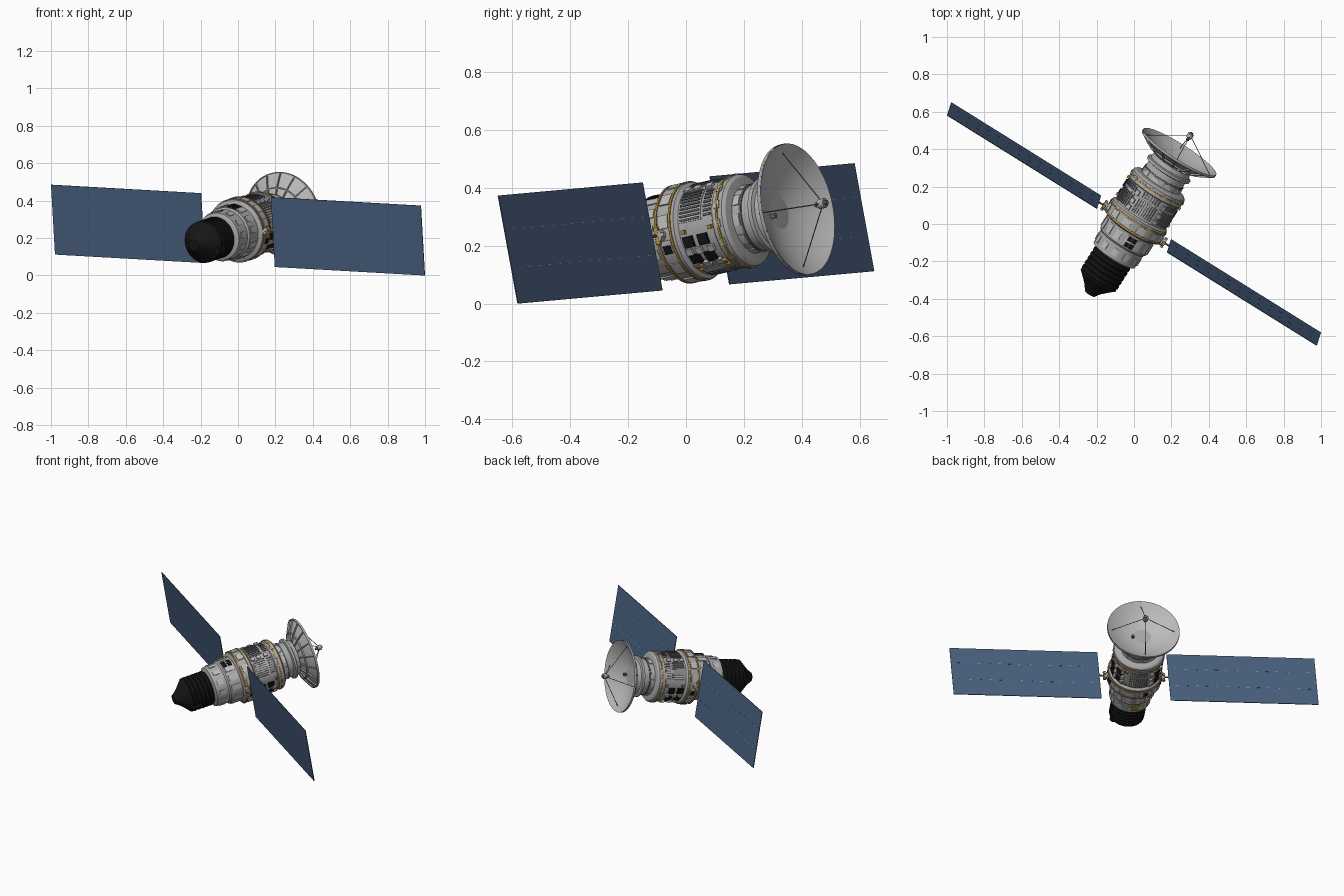
import bpy, bmesh, math
from mathutils import Matrix, Vector

if "Cube" in bpy.data.objects:
    bpy.data.objects.remove(bpy.data.objects["Cube"], do_unlink=True)

# Tilted frame of the craft: x along the panels, y along the body, z up
U = Vector((0.848, -0.528, -0.048)).normalized()
V = Vector((-0.058, -0.178, 0.982))
V = (V - U * V.dot(U)).normalized()
D = V.cross(U)
FRAME = Matrix.Translation((0, 0, 0.2425)) @ Matrix((U, D, V)).transposed().to_4x4()
made = []


def material(name, r, g, b):
    m = bpy.data.materials.new(name)
    m.use_nodes = True
    m.diffuse_color = (r, g, b, 1)
    m.node_tree.nodes["Principled BSDF"].inputs["Base Color"].default_value = (r, g, b, 1)
    return m


GREY = material("hull grey", 0.4, 0.4, 0.4)
PALE = material("pale grey", 0.5, 0.5, 0.5)
DARK = material("dark grey", 0.14, 0.14, 0.14)
BLACK = material("black", 0.008, 0.008, 0.008)
BLUE = material("panel blue", 0.065, 0.115, 0.21)
GOLD = material("gold", 0.45, 0.25, 0.04)


def finish(name, bm, mat):
    bmesh.ops.remove_doubles(bm, verts=bm.verts[:], dist=0.0001)
    bmesh.ops.recalc_face_normals(bm, faces=bm.faces[:])
    me = bpy.data.meshes.new(name)
    bm.to_mesh(me)
    bm.free()
    me.transform(FRAME)
    me.materials.append(mat)
    ob = bpy.data.objects.new(name, me)
    bpy.context.collection.objects.link(ob)
    made.append(ob)


def revolve(name, profile, mat, steps=48):
    """Turn (radius, y) points round the body axis."""
    bm = bmesh.new()
    vs = [bm.verts.new((r, y, 0)) for r, y in profile]
    es = [bm.edges.new(p) for p in zip(vs, vs[1:])]
    bmesh.ops.spin(bm, geom=vs + es, cent=(0, 0, 0), axis=(0, -1, 0),
                   angle=math.tau, steps=steps, use_duplicate=False)
    finish(name, bm, mat)


def add_patch(bm, y, a, dy, da, r, h):
    """Curved raised plate centred on length y and angle a (degrees)."""
    rot = Matrix.Rotation(math.radians(a - da / 2), 3, (0, -1, 0))
    vs = [bm.verts.new(rot @ Vector((rr, yy, 0))) for rr, yy in (
        (r - 0.004, y - dy / 2), (r + h, y - dy / 2),
        (r + h, y + dy / 2), (r - 0.004, y + dy / 2))]
    f = bm.faces.new(vs)
    bmesh.ops.spin(bm, geom=vs + list(f.edges) + [f], cent=(0, 0, 0), axis=(0, -1, 0),
                   angle=math.radians(da), steps=max(1, int(da / 6)), use_duplicate=False)


def patches(name, items, mat, r, h=0.005):
    bm = bmesh.new()
    for y, a, dy, da in items:
        add_patch(bm, y, a, dy, da, r, h)
    finish(name, bm, mat)


def rod(name, a, b, r, mat, sides=12):
    a, b = Vector(a), Vector(b)
    m = Matrix.Translation((a + b) / 2) @ (b - a).to_track_quat("Z", "Y").to_matrix().to_4x4()
    bm = bmesh.new()
    bmesh.ops.create_cone(bm, cap_ends=True, segments=sides, radius1=r, radius2=r,
                          depth=(b - a).length, matrix=m)
    finish(name, bm, mat)


def boxes(name, items, mat):
    bm = bmesh.new()
    for c, s in items:
        bmesh.ops.create_cube(bm, size=1, matrix=Matrix.Translation(c) @ Matrix.Diagonal((*s, 1)))
    finish(name, bm, mat)


# Main hull, mid ring and neck
revolve("hull", [(0, -0.21), (0.11, -0.21), (0.13, -0.2), (0.134, -0.12), (0.143, -0.11),
                 (0.146, -0.03), (0.168, -0.02), (0.17, 0.06), (0.155, 0.07), (0.155, 0.21),
                 (0.161, 0.215), (0.161, 0.255), (0.15, 0.265), (0.118, 0.27), (0.114, 0.34),
                 (0.132, 0.345), (0.132, 0.36), (0.118, 0.365), (0.112, 0.39), (0, 0.39)], GREY)
for i, (r, y) in enumerate([(0.17, -0.012), (0.171, 0.045), (0.162, 0.235)]):
    revolve("gold_band_%d" % i, [(r, y - 0.004), (r + 0.004, y - 0.004),
                                 (r + 0.004, y + 0.004), (r, y + 0.004)], GOLD)
revolve("neck_seam", [(0.112, 0.3), (0.12, 0.3), (0.12, 0.308), (0.112, 0.308)], DARK)

# Ribbed black nose with a blunt tip
nose = [(0, -0.205), (0.104, -0.205)]
for k in range(5):
    y = -0.215 - k * 0.028
    nose += [(0.106, y), (0.113, y - 0.006), (0.113, y - 0.02), (0.106, y - 0.026)]
nose += [(0.112, -0.36), (0.075, -0.395), (0.05, -0.42), (0.03, -0.45), (0, -0.453)]
revolve("nose", nose, BLACK)
rod("nose_fitting", (0.085, -0.3, -0.04), (0.085, -0.375, -0.04), 0.025, BLACK)

# Slatted vents
for side, a0 in (("left", 33), ("top", 90), ("right", 147), ("bottom", 270)):
    patches("vent_frame_" + side, [(0.12, a0, 0.09, 46)], PALE, 0.155, 0.003)
    patches("vent_slats_" + side,
            [(0.12, a0 - 20 + 5 * k, 0.08, 2.5) for k in range(9)], DARK, 0.157, 0.005)
    patches("small_vent_" + side,
            [(0.19, a0 - 18 + 6 * k, 0.03, 3) for k in range(7)], DARK, 0.155, 0.004)

# Raised access plates round the hull
patches("ring_plates", [(0.018, a, 0.04, 16) for a in range(15, 360, 30)], PALE, 0.17, 0.004)
patches("front_plates", [(-0.07, a, 0.06, 14) for a in range(10, 360, 25)], PALE, 0.146, 0.003)
patches("nose_end_plates", [(-0.16, a, 0.04, 14) for a in range(5, 360, 30)], PALE, 0.133, 0.003)
patches("collar_plates", [(0.235, a, 0.02, 10) for a in range(0, 360, 24)], PALE, 0.161, 0.004)
patches("neck_plates", [(0.285, a, 0.025, 20) for a in range(0, 360, 36)], PALE, 0.116, 0.005)

# Black windows in pairs, and gold fittings
patches("top_windows", [(y, a, 0.025, 9) for y in (-0.09, -0.055) for a in (72, 83)],
        BLACK, 0.147, 0.005)
patches("side_windows", [(y, a, 0.04, 14) for y in (0.1, 0.16) for a in (-15, -40, 195, 220)],
        BLACK, 0.156, 0.008)
patches("ring_windows", [(0.018, a, 0.03, 10) for a in (-18, 198, 250)], BLACK, 0.173, 0.004)
patches("gold_fittings", [(y, a, 0.014, 5) for y in (0.09, 0.2)
                          for a in (-2, -52, 182, 232, 300)], GOLD, 0.156, 0.012)
patches("lower_gold_plate", [(-0.15, 262, 0.05, 22)], GOLD, 0.133, 0.005)
patches("equipment_boxes", [(y, a, 0.025, 8) for y in (0.09, 0.13, 0.18)
                            for a in (-28, 60, 120, 208, 240, 310)], PALE, 0.155, 0.012)


# Dish, a shallow bowl open to the rear
def bowl(r):
    return 0.385 + 0.08 * (r / 0.23) ** 2


radii = [0.23 * k / 10 for k in range(11)]
revolve("dish", [(r, bowl(r)) for r in radii] +
        [(r, bowl(r) - 0.004) for r in reversed(radii)], PALE, 64)
bm = bmesh.new()
for k in range(16):
    rot = Matrix.Rotation(math.tau * k / 16, 3, "Y")
    for side in (-0.003, 0.003):
        rows = [[bm.verts.new(rot @ Vector((r, bowl(r) - h, side))) for h in (0.002, 0.014)]
                for r in radii[4:]]
        for p, q in zip(rows, rows[1:]):
            bm.faces.new((p[0], p[1], q[1], q[0]))
    edge = [[bm.verts.new(rot @ Vector((r, bowl(r) - 0.014, s))) for s in (-0.003, 0.003)]
            for r in radii[4:]]
    for p, q in zip(edge, edge[1:]):
        bm.faces.new((p[0], p[1], q[1], q[0]))
finish("dish_ribs", bm, GREY)
for i, r in enumerate((0.15, 0.225)):
    y = bowl(r)
    revolve("dish_hoop_%d" % i, [(r, y - 0.002), (r, y - 0.012), (r + 0.006, y - 0.01),
                                 (r + 0.006, y)], GREY, 64)

# Feed horn on four struts
rod("feed_horn", (0, 0.555, 0), (0, 0.58, 0), 0.017, GREY, 16)
rod("feed_tip", (0, 0.54, 0), (0, 0.588, 0), 0.009, DARK)
for k in range(4):
    a = math.tau * k / 4
    c, s = math.cos(a), math.sin(a)
    rod("feed_strut_%d" % k, (0.2 * c, bowl(0.2), 0.2 * s), (0.01 * c, 0.565, 0.01 * s),
        0.002, DARK, 6)
boxes("dish_sensor", [((0.06, 0.4, -0.01), (0.015, 0.02, 0.015))], DARK)

# Solar panels, their hinge arms and rear clips
for side, s in (("left", 1), ("right", -1)):
    boxes("solar_panel_" + side, [((s * 0.693, 0, 0), (0.945, 0.004, 0.38))], BLUE)
    rod("panel_hub_" + side, (s * 0.15, 0, 0), (s * 0.195, 0, 0), 0.022, GREY, 16)
    rod("panel_arm_" + side, (s * 0.19, 0, 0), (s * 0.224, 0, 0), 0.005, DARK)
    rod("hub_crossbar_" + side, (s * 0.188, -0.03, 0), (s * 0.188, 0.03, 0), 0.008, PALE)
    rod("hub_cap_" + side, (s * 0.188, 0, -0.03), (s * 0.188, 0, 0.03), 0.01, GOLD)
    boxes("panel_clips_" + side,
          [((s * (0.27 + 0.065 * k), 0.0022, z), (0.02, 0.002, 0.002))
           for k in range(14) for z in (-0.065, 0.07)], GREY)

# Smooth round parts, keeping sharp edges
bpy.ops.object.select_all(action="DESELECT")
for ob in made:
    ob.select_set(True)
bpy.context.view_layer.objects.active = made[0]
bpy.ops.object.shade_smooth_by_angle(angle=math.radians(30))
